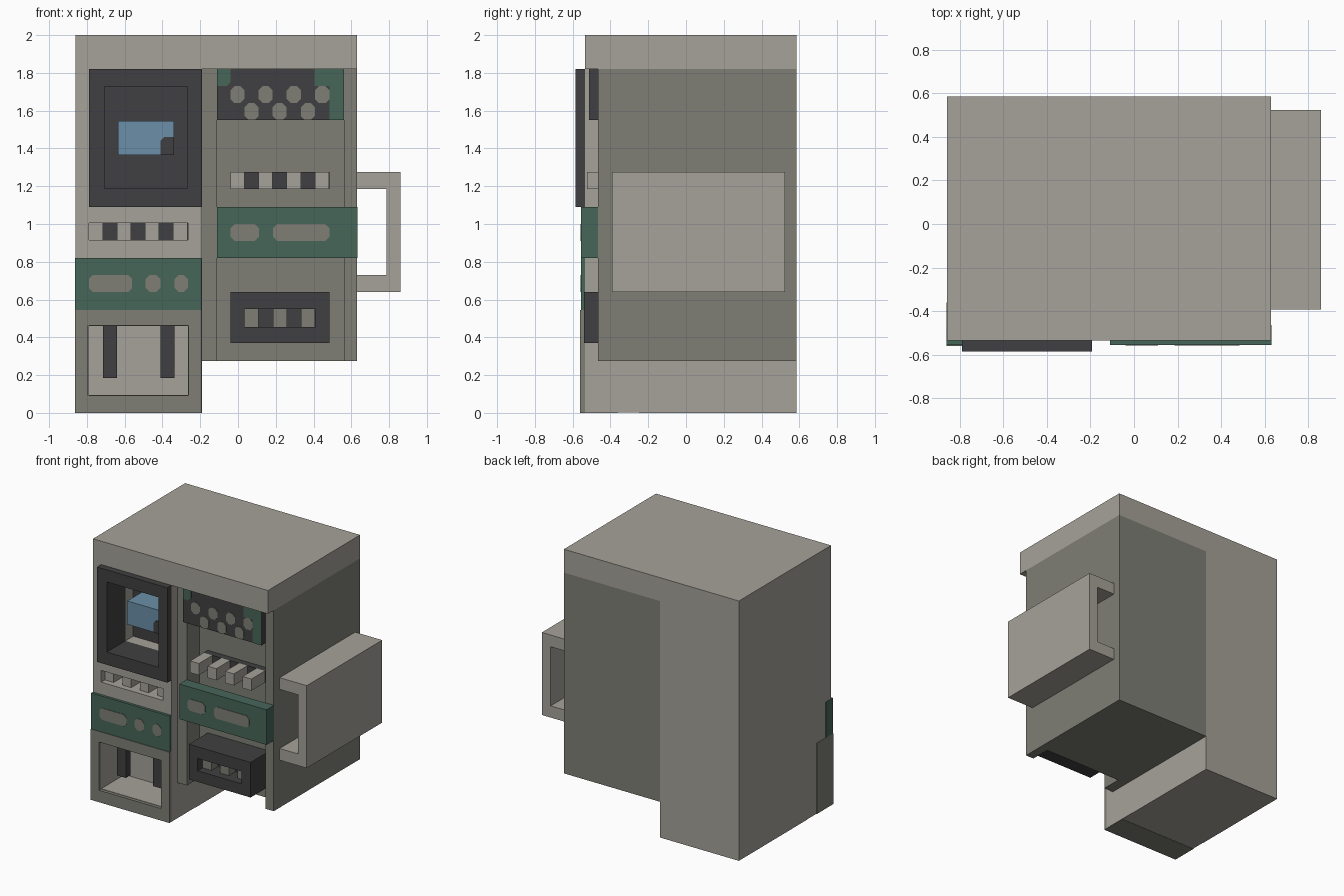
import bpy
import bmesh

cube = bpy.data.objects.get("Cube")
if cube:
    bpy.data.objects.remove(cube, do_unlink=True)


def material(name, rgb):
    m = bpy.data.materials.new(name)
    m.use_nodes = True
    color = (*rgb, 1)
    m.diffuse_color = color
    bsdf = m.node_tree.nodes["Principled BSDF"]
    bsdf.inputs["Base Color"].default_value = color
    bsdf.inputs["Roughness"].default_value = 0.8
    return m


LIGHT = material("light_grey", (0.38, 0.36, 0.32))
GREY = material("mid_grey", (0.21, 0.212, 0.18))
DARK = material("charcoal", (0.051, 0.051, 0.054))
GREEN = material("green", (0.063, 0.133, 0.102))
BLUE = material("blue", (0.147, 0.275, 0.392))


def finish(name, bm, mat):
    bmesh.ops.recalc_face_normals(bm, faces=bm.faces)
    me = bpy.data.meshes.new(name)
    bm.to_mesh(me)
    bm.free()
    me.materials.append(mat)
    ob = bpy.data.objects.new(name, me)
    bpy.context.collection.objects.link(ob)
    return ob


def prism(name, mat, outline, y0, y1):
    """Extrude an x-z outline from y0 to y1."""
    bm = bmesh.new()
    face = bm.faces.new([bm.verts.new((x, y0, z)) for x, z in outline])
    ext = bmesh.ops.extrude_face_region(bm, geom=[face])
    moved = [v for v in ext["geom"] if isinstance(v, bmesh.types.BMVert)]
    bmesh.ops.translate(bm, verts=moved, vec=(0, y1 - y0, 0))
    return finish(name, bm, mat)


def corners(r):
    x0, x1, z0, z1 = r
    return [(x0, z0), (x1, z0), (x1, z1), (x0, z1)]


def box(name, mat, rect, y0, y1):
    return prism(name, mat, corners(rect), y0, y1)


def frame(name, mat, outer, hole, y0, y1):
    """Rectangular block with a rectangular hole through it along y."""
    bm = bmesh.new()
    loops = [[bm.verts.new((x, y, z)) for x, z in corners(r)]
             for r, y in ((outer, y0), (hole, y0), (hole, y1), (outer, y1))]
    for a, b in zip(loops, loops[1:] + loops[:1]):
        for i in range(4):
            j = (i + 1) % 4
            bm.faces.new((a[i], a[j], b[j], b[i]))
    return finish(name, bm, mat)


def pill(name, mat, rect, y, c=0.022):
    """Thin plate with clipped corners on a front surface at y."""
    x0, x1, z0, z1 = rect
    pts = [(x0 + c, z0), (x1 - c, z0), (x1, z0 + c), (x1, z1 - c),
           (x1 - c, z1), (x0 + c, z1), (x0, z1 - c), (x0, z0 + c)]
    return prism(name, mat, pts, y - 0.004, y + 0.002)


L, M, R = -0.86, -0.19, 0.63           # outer walls and column divide
FRONT, BACK = -0.535, 0.585
INNER = -0.25                          # back of the left recesses
POST = -0.465                          # front of right column
NICHE = -0.31                          # back of right niche
STEP = 0.0745                          # layout module

# Main shell
box("top_cap", LIGHT, (L, R, 1.82, 2.0), FRONT, BACK)
box("left_column", LIGHT, (L, M, 0, 1.82), INNER, BACK)
box("right_column", GREY, (M, R, 0.275, 1.82), NICHE, BACK)
box("divider_post", GREY, (M, -0.11, 0.275, 1.82), POST, NICHE)
box("outer_post", GREY, (0.56, R, 0.275, 1.82), POST, NICHE)

# Left column front, section by section
bay = (-0.79, -0.265, 0.095, 0.46)
slot = (-0.79, -0.265, 0.915, 1.005)
window = (-0.71, -0.265, 1.185, 1.73)
frame("bay_wall", LIGHT, (L, M, 0.002, 0.545), bay, FRONT, INNER)
box("panel_backing", LIGHT, (L, M, 0.545, 0.82), FRONT, INNER)
frame("slot_wall", LIGHT, (L, M, 0.82, 1.09), slot, FRONT, INNER)
frame("window_wall", LIGHT, (L, M, 1.09, 1.82), window, FRONT, INNER)

# Bottom bay with two hanging bars
frame("bay_surround", GREY, (L - 0.002, M - 0.002, 0, 0.545),
      (-0.793, -0.262, 0.092, 0.463), -0.56, -0.36)
for x in (-0.715, -0.41):
    box("hanging_bar", DARK, (x, x + STEP, 0.185, 0.46), -0.45, -0.39)

# Left green panel
box("left_panel", GREEN, (L - 0.002, M - 0.002, 0.545, 0.82), -0.555, -0.47)
for x0, x1 in ((-0.79, -0.56), (-0.49, -0.41), (-0.335, -0.265)):
    pill("left_panel_mark", GREY, (x0, x1, 0.64, 0.73), -0.555)

# Toothed slot
box("slot_back", DARK, slot, INNER - 0.01, INNER + 0.01)
for i in range(4):
    x = -0.79 + 2 * i * STEP
    box("slot_tooth", LIGHT, (x, x + STEP, 0.915, 1.005), -0.49, INNER)

# Screen window with blue block
frame("window_bezel", DARK, (-0.79, M - 0.002, 1.09, 1.82),
      (-0.707, -0.268, 1.188, 1.727), -0.585, -0.36)
box("window_back", DARK, window, INNER - 0.01, INNER + 0.01)
box("blue_block", BLUE, (-0.635, -0.34, 1.365, 1.545), -0.44, INNER)
prism("block_notch", DARK, [(-0.41, 1.365), (-0.34, 1.365), (-0.34, 1.46),
                            (-0.39, 1.46), (-0.41, 1.44)], -0.444, -0.435)

# Upper right key panel
KEY = -0.51
box("key_panel", DARK, (-0.11, 0.56, 1.55, 1.82), KEY, NICHE)
prism("key_panel_left_corner", GREEN,
      [(-0.11, 1.73), (-0.06, 1.73), (-0.04, 1.75), (-0.04, 1.82),
       (-0.11, 1.82)], KEY - 0.004, KEY + 0.002)
prism("key_panel_right_trim", GREEN,
      [(0.485, 1.55), (0.56, 1.55), (0.56, 1.82), (0.405, 1.82),
       (0.405, 1.73), (0.485, 1.73)], KEY - 0.004, KEY + 0.002)
for i in range(7):
    x = -0.04 + i * STEP
    z = 1.55 if i % 2 else 1.64
    pill("key", GREY, (x, x + STEP, z, z + 0.09), KEY)
pill("key", GREY, (0.41, 0.485, 1.64, 1.73), KEY)

# Push buttons on a dark bar
box("button_bar", DARK, (-0.04, 0.485, 1.185, 1.275), -0.36, NICHE)
for i in range(4):
    x = -0.04 + 2 * i * STEP
    box("push_button", LIGHT, (x, x + STEP, 1.185, 1.275), -0.525, -0.36)

# Right green panel
box("right_panel", GREEN, (-0.11, R + 0.002, 0.82, 1.09), -0.555, POST)
for x0, x1 in ((-0.04, 0.11), (0.185, 0.485)):
    pill("right_panel_mark", GREY, (x0, x1, 0.91, 1.0), -0.555)

# Lower dispenser box
mouth = (0.035, 0.41, 0.455, 0.55)
frame("dispenser_box", DARK, (-0.04, 0.485, 0.37, 0.64), mouth, -0.54, NICHE)
box("dispenser_back", DARK, mouth, -0.40, NICHE)
for i in range(3):
    x = 0.035 + 2 * i * STEP
    box("dispenser_tooth", GREY, (x, x + STEP, 0.455, 0.55), -0.48, -0.40)

# Side handle, C-shaped and open from front to back
prism("side_handle", LIGHT,
      [(R, 0.64), (0.86, 0.64), (0.86, 1.275), (R, 1.275),
       (R, 1.185), (0.785, 1.185), (0.785, 0.73), (R, 0.73)], -0.393, 0.525)
